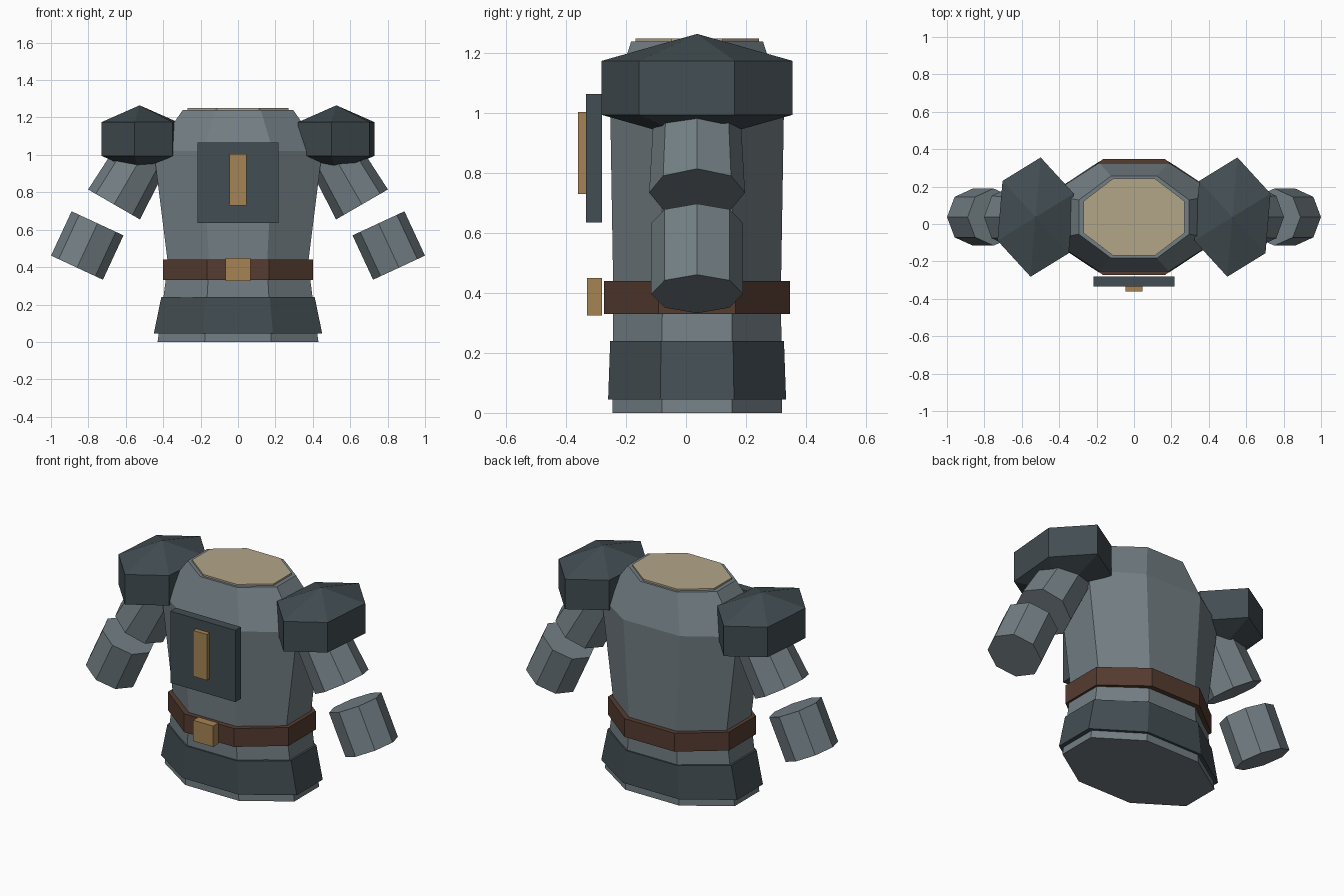
import bpy, bmesh, math
from mathutils import Vector, Matrix

if "Cube" in bpy.data.objects:
    bpy.data.objects.remove(bpy.data.objects["Cube"])

CY = 0.037  # depth centre of the body


def material(name, rgb):
    m = bpy.data.materials.new(name)
    m.diffuse_color = (*rgb, 1)
    m.use_nodes = True
    m.node_tree.nodes["Principled BSDF"].inputs["Base Color"].default_value = m.diffuse_color
    return m


CLOTH = material("grey_cloth", (0.17, 0.21, 0.23))
PLATE = material("dark_plate", (0.055, 0.075, 0.085))
LEATHER = material("brown_leather", (0.09, 0.045, 0.03))
BRASS = material("brass", (0.38, 0.23, 0.09))
LINING = material("tan_lining", (0.45, 0.38, 0.25))


def finish(bm, name, mat):
    bmesh.ops.recalc_face_normals(bm, faces=bm.faces[:])
    me = bpy.data.meshes.new(name)
    bm.to_mesh(me)
    bm.free()
    me.materials.append(mat)
    ob = bpy.data.objects.new(name, me)
    bpy.context.collection.objects.link(ob)
    return ob


def loft(name, sections, mat):
    """Stacked eight-sided rings: (z, half width, half depth)."""
    bm = bmesh.new()
    k = 1 / math.cos(math.pi / 8)
    rings = []
    for z, hx, hy in sections:
        angles = [math.pi / 8 + i * math.pi / 4 for i in range(8)]
        rings.append([bm.verts.new((hx * k * math.cos(a), CY + hy * k * math.sin(a), z))
                      for a in angles])
    for lo, hi in zip(rings, rings[1:]):
        for i in range(8):
            j = (i + 1) % 8
            bm.faces.new((lo[i], lo[j], hi[j], hi[i]))
    bm.faces.new(rings[0])
    bm.faces.new(rings[-1])
    return finish(bm, name, mat)


def box(name, lo, hi, mat):
    lo, hi = Vector(lo), Vector(hi)
    bm = bmesh.new()
    bmesh.ops.create_cube(bm, size=1, matrix=Matrix.Translation((lo + hi) / 2)
                          @ Matrix.Diagonal((*(hi - lo), 1)))
    return finish(bm, name, mat)


def limb(name, low, high, r_low, r_high):
    """Eight-sided sleeve between two points, one edge facing front."""
    low, high = Vector(low), Vector(high)
    axis = high - low
    rot = Matrix.Rotation(math.atan2(axis.x, axis.z), 4, 'Y')
    bm = bmesh.new()
    bmesh.ops.create_cone(bm, cap_ends=True, segments=8, radius1=r_low, radius2=r_high,
                          depth=axis.length,
                          matrix=Matrix.Translation((low + high) / 2) @ rot)
    return finish(bm, name, CLOTH)


def shoulder_pad(name, x):
    bm = bmesh.new()
    bmesh.ops.create_uvsphere(bm, u_segments=6, v_segments=3, radius=1)
    rim = max(bm.verts, key=lambda v: v.co.x)
    turn = math.radians(23) - math.atan2(rim.co.y, rim.co.x)
    bm.transform(Matrix.Translation((x, CY, 1.085))
                 @ Matrix.Diagonal((0.256, 0.371, 0.18, 1))
                 @ Matrix.Rotation(turn, 4, 'Z'))
    return finish(bm, name, PLATE)


# Body, hem, belt and neck
loft("torso", [(0, .43, .283), (.42, .375, .28), (1.02, .45, .29), (1.24, .295, .22)], CLOTH)
loft("hem_band", [(.045, .45, .297), (.24, .41, .29)], PLATE)
loft("belt", [(.33, .40, .31), (.44, .40, .31)], LEATHER)
loft("neck_lining", [(1.235, .27, .206), (1.25, .27, .206)], LINING)

# Front fittings
box("buckle", (-.066, -.33, .325), (.066, -.28, .45), BRASS)
box("chest_plate", (-.216, -.333, .635), (.216, -.28, 1.065), PLATE)
box("chest_bar", (-.045, -.36, .73), (.045, -.333, 1.005), BRASS)

# Arms and shoulder pads on both sides
for side, s in (("left", -1), ("right", 1)):
    limb(side + "_upper_sleeve", (s * .663, CY, .735), (s * .463, CY, 1.081), .16, .14)
    limb(side + "_forearm", (s * .861, CY, .397), (s * .751, CY, .634), .153, .153)
    shoulder_pad(side + "_shoulder_pad", s * .526)
